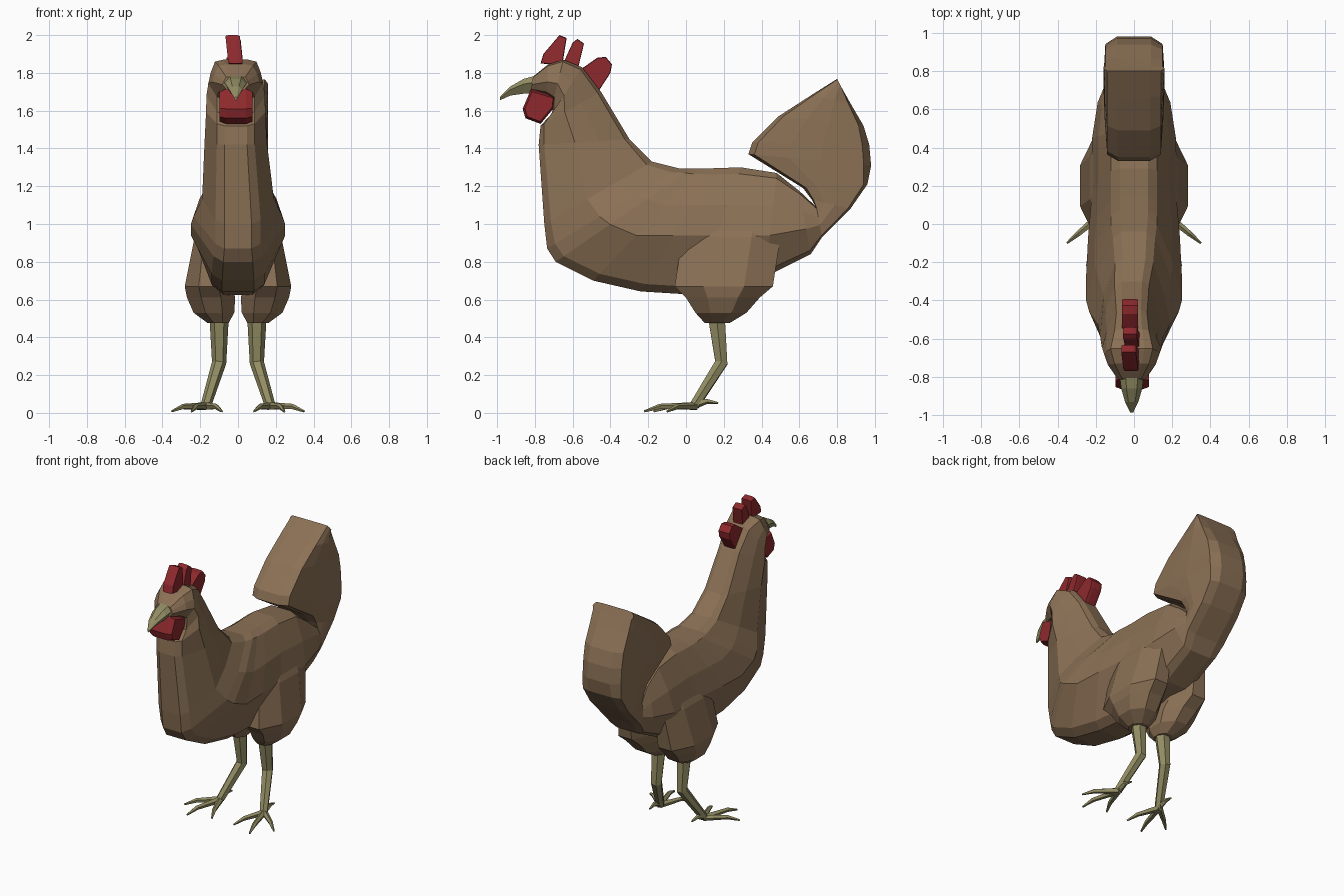
import bpy, bmesh, math
from mathutils import Vector

cube = bpy.data.objects.get("Cube")
if cube:
    bpy.data.objects.remove(cube, do_unlink=True)


def material(name, colour):
    mat = bpy.data.materials.new(name)
    mat.use_nodes = True
    mat.diffuse_color = (*colour, 1)
    bsdf = mat.node_tree.nodes["Principled BSDF"]
    bsdf.inputs["Base Color"].default_value = (*colour, 1)
    bsdf.inputs["Roughness"].default_value = 0.9
    return mat


BROWN = material("feather_brown", (0.26, 0.165, 0.092))
RED = material("comb_red", (0.27, 0.022, 0.026))
HORN = material("horn_olive", (0.29, 0.265, 0.125))


def loft(name, rings, mat):
    """Join a row of equal-length point rings into one closed, flat-shaded skin."""
    bm = bmesh.new()
    loops = [[bm.verts.new(p) for p in ring] for ring in rings]
    count = len(loops[0])
    for a, b in zip(loops, loops[1:]):
        for i in range(count):
            j = (i + 1) % count
            bm.faces.new((a[i], a[j], b[j], b[i]))
    bm.faces.new(loops[0])
    bm.faces.new(reversed(loops[-1]))
    bmesh.ops.recalc_face_normals(bm, faces=bm.faces)
    mesh = bpy.data.meshes.new(name)
    bm.to_mesh(mesh)
    bm.free()
    mesh.materials.append(mat)
    obj = bpy.data.objects.new(name, mesh)
    bpy.context.collection.objects.link(obj)
    return obj


def section(ty, tz, by, bz, wt, wm, wb):
    """Slanted body ring from a top point to a bottom point, widest at the wing line."""
    top, low = Vector((0, ty, tz)), Vector((0, by, bz))
    mid = min(0.6, max(0.4, (tz - 0.94) / (tz - bz)))
    half = [(0, wt * 0.6), (0.05, wt), (mid * 0.55, wt + (wm - wt) * 0.65),
            (mid, wm), (0.94, wb), (1, wb * 0.6)]
    shift = -0.012 if ty < -0.2 else 0
    left = [top.lerp(low, t) + Vector((shift + w, 0, 0)) for t, w in half]
    right = [top.lerp(low, t) + Vector((shift - w, 0, 0)) for t, w in reversed(half)]
    return left + right


def tube(name, points, radii, mat, sides=6):
    """Tapering limb through a few points."""
    pts = [Vector(p) for p in points]
    rings = []
    for i, p in enumerate(pts):
        along = (pts[min(i + 1, len(pts) - 1)] - pts[max(i - 1, 0)]).normalized()
        u = along.cross(Vector((0.3, 0.1, 1)) if abs(along.z) < 0.8 else Vector((0, 1, 0))).normalized()
        v = along.cross(u)
        turns = [math.tau * k / sides for k in range(sides)]
        rings.append([p + radii[i] * (u * math.cos(a) + v * math.sin(a)) for a in turns])
    return loft(name, rings, mat)


def slab(name, profile, width, centre, lean, mat, inset=0.85):
    """Side profile given thickness, with its outer faces drawn in a little."""
    cy = sum(p[0] for p in profile) / len(profile)
    cz = sum(p[1] for p in profile) / len(profile)
    rings = []
    for x, s in ((-1, inset), (-0.6, 1), (0.6, 1), (1, inset)):
        rings.append([(centre + x * width + lean * (z - cz), cy + (y - cy) * s,
                       cz + (z - cz) * s) for y, z in profile])
    return loft(name, rings, mat)


# Head, neck and trunk: top y, z, bottom y, z, then half widths at top, middle, bottom
trunk = [
    (-0.81, 1.78, -0.82, 1.71, 0.05, 0.07, 0.05),
    (-0.73, 1.845, -0.74, 1.69, 0.09, 0.125, 0.09),
    (-0.65, 1.87, -0.70, 1.66, 0.11, 0.145, 0.1),
    (-0.55, 1.83, -0.71, 1.58, 0.09, 0.155, 0.1),
    (-0.45, 1.70, -0.77, 1.52, 0.08, 0.157, 0.1),
    (-0.30, 1.45, -0.78, 1.42, 0.09, 0.165, 0.1),
    (-0.18, 1.33, -0.75, 1.0, 0.1, 0.19, 0.12),
    (-0.04, 1.295, -0.735, 0.87, 0.11, 0.235, 0.12),
    (0.03, 1.295, -0.69, 0.8, 0.12, 0.25, 0.13),
    (0.07, 1.295, -0.49, 0.7, 0.12, 0.25, 0.14),
    (0.14, 1.295, -0.24, 0.643, 0.12, 0.24, 0.14),
    (0.29, 1.3, 0.05, 0.625, 0.12, 0.22, 0.13),
    (0.48, 1.27, 0.42, 0.72, 0.12, 0.22, 0.13),
    (0.6, 1.175, 0.66, 0.84, 0.12, 0.19, 0.13),
]
# Tail fan: front edge y, z and back edge y, z
tail = [
    (0.69, 1.09, 0.72, 0.93), (0.665, 1.13, 0.87, 1.08), (0.62, 1.19, 0.96, 1.21),
    (0.33, 1.37, 0.98, 1.31), (0.35, 1.43, 0.97, 1.42), (0.49, 1.57, 0.94, 1.52),
    (0.66, 1.68, 0.87, 1.64), (0.8, 1.768, 0.825, 1.72),
]
rings = [section(*row) for row in trunk]
rings += [section(*row, 0.14, 0.16, 0.15) for row in tail]
loft("body_and_tail", rings, BROWN)


def box_ring(y0, y1, x0, x1, z, side):
    """Level eight-sided ring filling the given bounds."""
    grow = 0.5 / math.cos(math.pi / 8)
    turns = [math.tau * (k + 0.5) / 8 for k in range(8)]
    return [(side * ((x0 + x1) / 2 + (x1 - x0) * grow * math.cos(a)),
             (y0 + y1) / 2 + (y1 - y0) * grow * math.sin(a), z) for a in turns]


# Thighs, shanks and toes, repeated on both sides
thigh = [(0.06, 0.48, 0.08, 0.2, 1.0), (-0.02, 0.5, 0.05, 0.23, 0.93),
         (-0.06, 0.46, 0.03, 0.282, 0.67), (0.0, 0.39, 0.015, 0.27, 0.61),
         (0.05, 0.32, 0.02, 0.235, 0.53), (0.1, 0.23, 0.05, 0.16, 0.475)]
toes = {
    "outer_toe": [(0.17, 0.05, 0.035), (0.29, -0.05, 0.033), (0.35, -0.1, 0.008)],
    "middle_toe": [(0.17, 0.05, 0.035), (0.225, -0.14, 0.033), (0.245, -0.22, 0.008)],
    "inner_toe": [(0.17, 0.05, 0.035), (0.115, -0.1, 0.033), (0.085, -0.17, 0.008)],
    "back_toe": [(0.17, 0.04, 0.04), (0.17, 0.11, 0.062), (0.165, 0.17, 0.052)],
}
for label, side in (("left", 1), ("right", -1)):
    loft(label + "_thigh", [box_ring(*row, side) for row in thigh], BROWN)
    shank = [(0.1, 0.16, 0.52), (0.1, 0.187, 0.265), (0.17, 0.045, 0.04)]
    tube(label + "_shank", [(side * x, y, z) for x, y, z in shank], (0.052, 0.038, 0.028), HORN)
    for toe, path in toes.items():
        tube(label + "_" + toe, [(side * x, y, z) for x, y, z in path], (0.022, 0.015, 0.006), HORN, 5)

# Hooked beak: each ring has a broad top and a narrow lower edge
beak = [(-0.78, 1.79, 1.69, 0.065), (-0.86, 1.768, 1.69, 0.055),
        (-0.93, 1.728, 1.68, 0.035), (-0.985, 1.672, 1.655, 0.008)]
loft("beak", [[(-0.012 - w * 0.5, y, hi), (-0.012 + w * 0.5, y, hi),
               (-0.012 + w, y, hi - (hi - lo) * 0.35), (-0.012 + w * 0.4, y, lo),
               (-0.012 - w * 0.4, y, lo), (-0.012 - w, y, hi - (hi - lo) * 0.35)]
              for y, hi, lo, w in beak], HORN)

# Wattle under the beak
slab("wattle", [(-0.82, 1.715), (-0.69, 1.675), (-0.695, 1.62), (-0.77, 1.53),
                (-0.85, 1.56), (-0.865, 1.61)], 0.088, -0.01, 0, RED)

# Three comb lobes
slab("front_comb", [(-0.77, 1.85), (-0.755, 1.9), (-0.67, 2.0), (-0.632, 1.985),
                    (-0.655, 1.84)], 0.038, -0.02, -0.1, RED, 0.95)
slab("middle_comb", [(-0.655, 1.84), (-0.6, 1.96), (-0.575, 1.98), (-0.54, 1.955),
                     (-0.575, 1.81)], 0.036, -0.015, -0.1, RED, 0.95)
slab("rear_comb", [(-0.57, 1.81), (-0.47, 1.88), (-0.425, 1.885), (-0.392, 1.845),
                   (-0.4, 1.8), (-0.465, 1.7)], 0.042, -0.02, 0, RED, 0.95)
